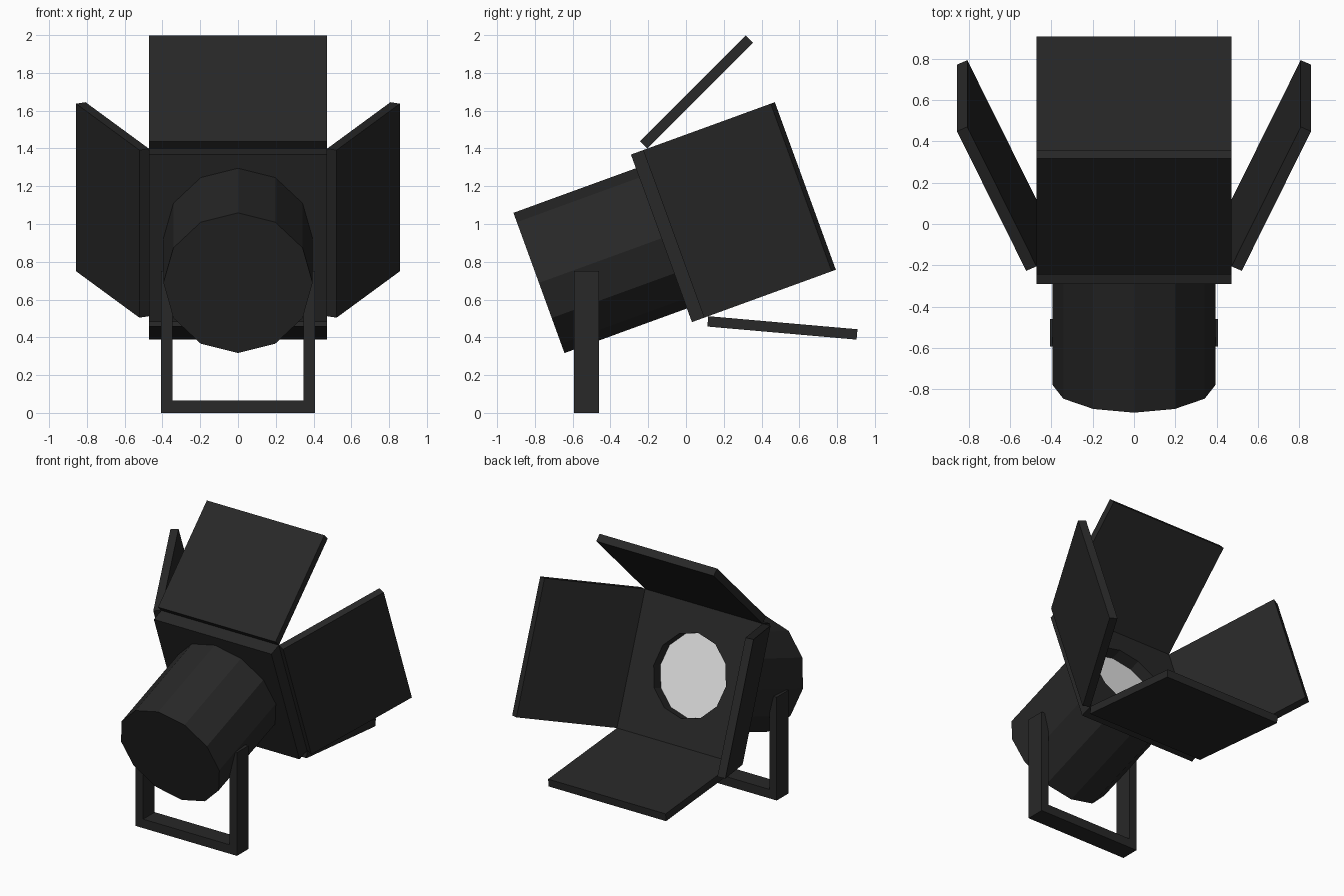
import bpy, bmesh
from math import radians, sin, cos, pi
from mathutils import Matrix, Vector

cube = bpy.data.objects.get("Cube")
if cube:
    bpy.data.objects.remove(cube)


def material(name, colour):
    m = bpy.data.materials.new(name)
    m.use_nodes = True
    m.diffuse_color = colour
    bsdf = next(n for n in m.node_tree.nodes if n.type == 'BSDF_PRINCIPLED')
    bsdf.inputs["Base Color"].default_value = colour
    return m


BLACK = material("matte_black", (0.021, 0.021, 0.021, 1))
GLASS = material("pale_lens", (0.8, 0.8, 0.8, 1))

# Lamp frame: local y is the beam axis, tilted upwards
LAMP = Matrix.Translation((0, -0.13, 0.924)) @ Matrix.Rotation(radians(20), 4, 'X')
HALF = 0.472      # half width of the square front frame
DEPTH = 0.092     # thickness of the frame
SIDES = 12


def finish(name, bm, mat, matrix=Matrix()):
    bmesh.ops.recalc_face_normals(bm, faces=bm.faces)
    mesh = bpy.data.meshes.new(name)
    bm.to_mesh(mesh)
    bm.free()
    mesh.materials.append(mat)
    ob = bpy.data.objects.new(name, mesh)
    ob.matrix_world = matrix
    bpy.context.collection.objects.link(ob)
    return ob


def box(name, lo, hi, mat, matrix=Matrix()):
    bm = bmesh.new()
    lo, hi = Vector(lo), Vector(hi)
    size = Matrix.Diagonal((hi - lo).to_4d())
    bmesh.ops.create_cube(bm, size=1, matrix=Matrix.Translation((lo + hi) / 2) @ size)
    return finish(name, bm, mat, matrix)


def ring(bm, radius, y, count=SIDES, turn=0.0):
    angles = [turn + 2 * pi * i / count for i in range(count)]
    return [bm.verts.new((radius * sin(a), y, radius * cos(a))) for a in angles]


def walls(bm, a, b):
    for i in range(len(a)):
        j = (i + 1) % len(a)
        bm.faces.new((a[i], a[j], b[j], b[i]))


def drum(name, radius, y0, y1, mat):
    bm = bmesh.new()
    a, b = ring(bm, radius, y0), ring(bm, radius, y1)
    walls(bm, a, b)
    bm.faces.new(a)
    bm.faces.new(b)
    return finish(name, bm, mat, LAMP)


# Faceted lamp body
drum("lamp_body", 0.395, -0.69, 0.002, BLACK)

# Square frame with a recessed round opening
bm = bmesh.new()
corner = HALF * 2 ** 0.5
front = ring(bm, corner, 0, 4, pi / 4)
back = ring(bm, corner, DEPTH, 4, pi / 4)
rim = ring(bm, 0.29, DEPTH)
floor = ring(bm, 0.29, 0.004)
walls(bm, front, back)
walls(bm, rim, floor)
bm.faces.new(front)
bm.faces.new(floor)
open_edges = [e for e in bm.edges if len(e.link_faces) == 1]
bmesh.ops.triangle_fill(bm, edges=open_edges, use_beauty=True)
finish("square_frame", bm, BLACK, LAMP)

# Lens at the bottom of the opening
drum("lens", 0.289, 0.005, 0.012, GLASS)

# Four barn doors, each hinged on one edge of the frame and opened outwards
for i, side in enumerate(("top", "left", "bottom", "right")):
    around = Matrix.Rotation(i * pi / 2, 4, 'Y')
    hinge = Matrix.Translation((0, DEPTH, HALF)) @ Matrix.Rotation(radians(25), 4, 'X')
    box(side + "_barn_door", (-HALF, 0, 0), (HALF, 0.793, 0.055), BLACK,
        LAMP @ around @ hinge)

# U-shaped floor yoke
for name, s in (("left", 1), ("right", -1)):
    xs = sorted((s * 0.347, s * 0.407))
    box(name + "_yoke_arm", (xs[0], -0.593, 0), (xs[1], -0.46, 0.75), BLACK)
box("yoke_base", (-0.347, -0.593, 0), (0.347, -0.46, 0.065), BLACK)
